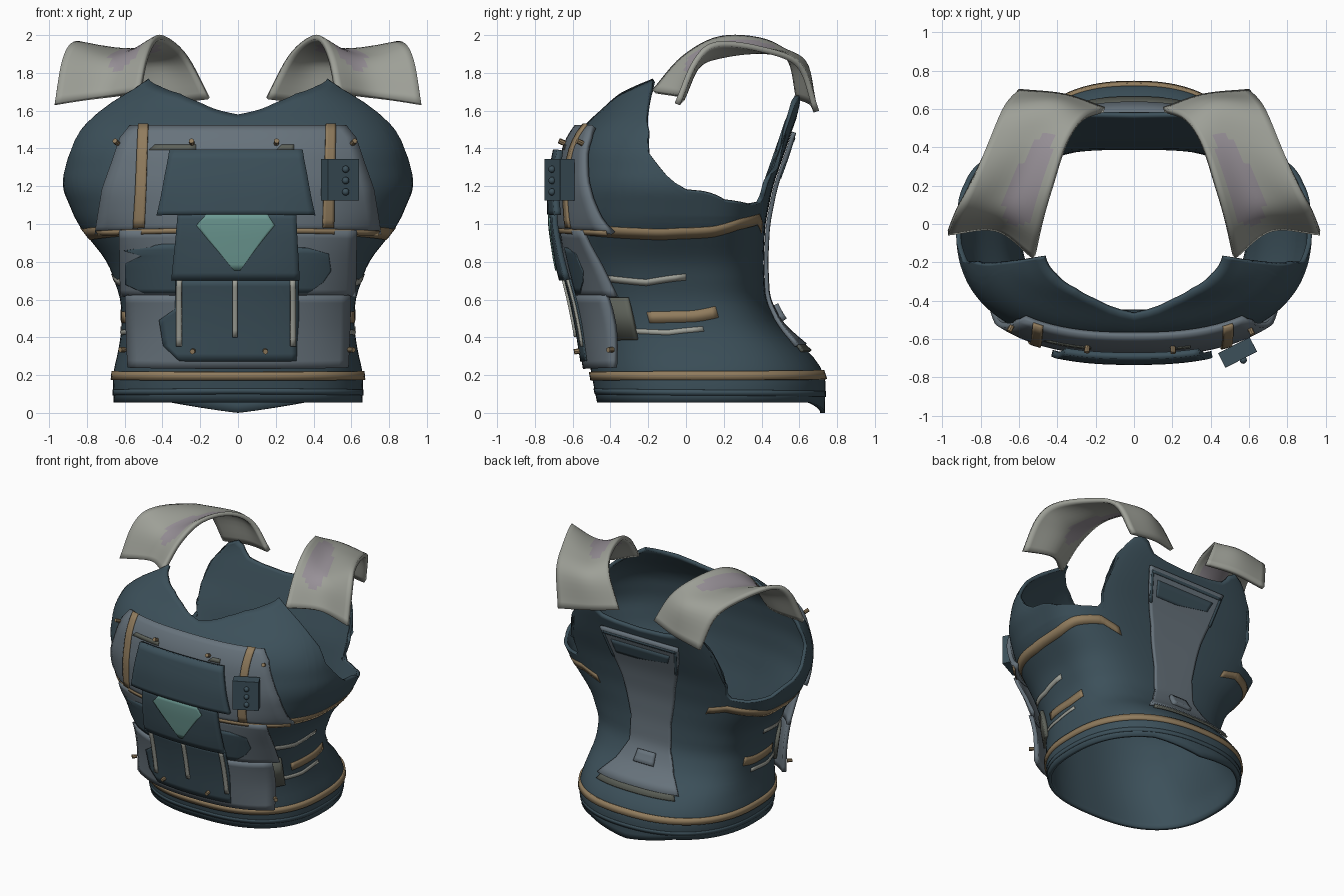
import bpy, math
from mathutils import Vector

if "Cube" in bpy.data.objects:
    bpy.data.objects.remove(bpy.data.objects["Cube"])

def material(name, *rgb):
    m = bpy.data.materials.new(name)
    m.use_nodes = True
    m.diffuse_color = (*rgb, 1)
    m.node_tree.nodes["Principled BSDF"].inputs["Base Color"].default_value = (*rgb, 1)
    return m

NAVY = material("dark slate blue", .045, .08, .102)
SLATE = material("slate grey", .135, .17, .20)
TAN = material("tan webbing", .28, .20, .11)
TEAL = material("teal emblem", .15, .32, .29)
GREY = material("warm grey", .34, .35, .31)
MAUVE = material("mauve grey", .31, .28, .31)
OLIVE = material("olive grey", .11, .12, .10)

# Torso cross-sections: height, half width, front y, back y, centre y
SECTIONS = [(0, .655, -.46, .735, .1), (.2, .665, -.50, .74, .1), (.32, .635, -.52, .66, .08),
            (.45, .615, -.54, .50, .04), (.6, .62, -.57, .42, 0), (.8, .69, -.62, .41, 0),
            (1, .85, -.65, .42, 0), (1.2, .935, -.65, .46, 0), (1.4, .91, -.62, .53, 0),
            (1.52, .85, -.55, .57, 0), (1.6, .78, -.45, .60, 0), (1.7, .64, -.37, .63, 0),
            (1.77, .5, -.30, .64, 0)]
# Top rim: angle from front (-90) past the side to the back (90), height
RIM = [(-90, 1.58), (-84, 1.61), (-78, 1.645), (-67, 1.69), (-49, 1.73), (-36, 1.755), (-29, 1.77),
       (-26.5, 1.7), (-22, 1.6), (-16, 1.5), (-14, 1.38), (-6, 1.26), (0, 1.18), (15, 1.12),
       (41, 1.1), (55, 1.11), (59.5, 1.15), (60.5, 1.3), (61.5, 1.5), (63, 1.65), (68, 1.68),
       (75, 1.65), (82, 1.58), (90, 1.55)]
PF = .8  # roundness of the front half

def lerp_table(table, t):
    t = min(max(t, table[0][0]), table[-1][0])
    for a, b in zip(table, table[1:]):
        if t <= b[0]:
            f = (t - a[0]) / (b[0] - a[0])
            return [p + (q - p) * f for p, q in zip(a[1:], b[1:])]

def section(z):
    # light averaging rounds the profile
    s = [lerp_table(SECTIONS, z + d) for d in (-.04, 0, .04)]
    return [sum(c) / len(s) for c in zip(*s)]

def back_power(z):
    # the back is round at the hem and squarer at the shoulders
    return .9 - .31 * min(max(z, 0), 1.35)

def spow(v, p):
    return math.copysign(abs(v) ** p, v)

def side(a, z):
    rx, yf, yb, yc = section(z)
    c, s = math.cos(math.radians(a)), math.sin(math.radians(a))
    p, d = (PF, yc - yf) if s < 0 else (back_power(z), yb - yc)
    return Vector((rx * spow(c, p), yc + d * spow(s, p), z))

def front(x, z, widen=1):
    rx, yf, yb, yc = section(z)
    t = min(abs(x) / rx / widen, .995)
    return Vector((x, yc - (yc - yf) * (1 - t ** (2 / PF)) ** (PF / 2), z))

def shield(x, z):
    return front(x, z, 1.12)

def back(u, z):
    rx, yf, yb, yc = section(z)
    t, p = min(abs(u) / rx, .995), back_power(z)
    return Vector((-u, yc + (yb - yc) * (1 - t ** (2 / p)) ** (p / 2), z))

def normal(surf, u, z):
    h = .5 if surf is side else .01
    n = (surf(u + h, z) - surf(u - h, z)).cross(surf(u, z + .01) - surf(u, z - .01))
    return n.normalized()

def finish(ob):
    bpy.ops.object.select_all(action="DESELECT")
    bpy.context.view_layer.objects.active = ob
    ob.select_set(True)
    bpy.ops.object.shade_smooth_by_angle(angle=math.radians(40))

def grid(name, rows, mats, thick, mirror=False, rule=None):
    n = len(rows[0])
    faces = [(j * n + i, j * n + i + 1, (j + 1) * n + i + 1, (j + 1) * n + i)
             for j in range(len(rows) - 1) for i in range(n - 1)]
    me = bpy.data.meshes.new(name)
    me.from_pydata([v for r in rows for v in r], [], faces)
    ob = bpy.data.objects.new(name, me)
    bpy.context.collection.objects.link(ob)
    for m in mats:
        me.materials.append(m)
    if rule:
        for k, p in enumerate(me.polygons):
            p.material_index = rule((k % (n - 1)) / (n - 2), (k // (n - 1)) / (len(rows) - 2))
    if mirror:
        ob.modifiers.new("mirror", "MIRROR").merge_threshold = .002
    sol = ob.modifiers.new("thickness", "SOLIDIFY")
    sol.thickness, sol.offset = thick, -1
    finish(ob)

def plate(name, surf, outline, mat, off, thick, cols=24, step=.04):
    """Panel hugging the torso; outline rows are (z, u0, u1)."""
    zs = [outline[0][0]]
    for a, b in zip(outline, outline[1:]):
        k = max(1, math.ceil((b[0] - a[0]) / step))
        zs += [a[0] + (b[0] - a[0]) * i / k for i in range(1, k + 1)]
    rows = []
    for z in zs:
        u0, u1 = lerp_table(outline, z)
        us = [u0 + (u1 - u0) * i / cols for i in range(cols + 1)]
        rows.append([surf(u, z) + normal(surf, u, z) * off for u in us])
    grid(name, rows, [mat], thick)

def band(name, path, width, mat, off, thick):
    """Mirrored strip around the side; path is (angle, height)."""
    n = max(8, int((path[-1][0] - path[0][0]) / 3))
    angles = [path[0][0] + (path[-1][0] - path[0][0]) * i / n for i in range(n + 1)]
    rows = []
    for k in (-.5, .5):
        zs = [lerp_table(path, a)[0] + k * width for a in angles]
        rows.append([side(a, z) + normal(side, a, z) * off for a, z in zip(angles, zs)])
    for row in rows:
        for v, a in zip(row, angles):
            if abs(a) == 90:
                v.x = 0
    grid(name, rows, [mat], thick, mirror=True)

# Torso shell with neck and arm openings
angles = sorted(set(range(-90, 91, 3)) | {a for a, z in RIM})
rows = []
for j in range(49):
    row = []
    for a in angles:
        low = .055 * min(1, (90 - a) / 30)
        top = lerp_table(RIM, a)[0]
        z = low + (1 - low) * j / 24 if j <= 24 else 1 + (top - 1) * (j - 24) / 24
        v = side(a, z)
        if abs(a) == 90:
            v.x = 0
        row.append(v)
    rows.append(row)
grid("torso_shell", rows, [NAVY], .025, mirror=True)

# Belt, hem and side stripes
band("belt", [(-90, .195), (90, .2)], .045, TAN, .012, .022)
band("hem_band", [(-90, .115), (90, .1)], .03, NAVY, .004, .008)
band("waist_stripe", [(-52, .97), (-28, .955), (-8, .945), (10, .96), (30, 1.0), (56, 1.025), (68, .98)],
     .056, TAN, .004, .006)
band("upper_side_mark", [(-38, .71), (-16, .69), (0, .72)], .033, GREY, .004, .006)
band("tan_side_mark", [(-18, .505), (0, .51), (13, .535)], .06, TAN, .004, .006)
band("lower_side_mark", [(-32, .435), (-10, .425), (3, .445)], .026, GREY, .004, .006)
band("side_pouch", [(-46, .5), (-27, .5)], .23, OLIVE, .02, .03)

# Chest and abdomen plates
plate("chest_plate", front, [(.965, -.73, .73), (1.18, -.7, .7), (1.44, -.61, .61), (1.5, -.56, .56)], SLATE, .04, .03)
plate("middle_plate", shield, [(.62, -.605, .605), (.97, -.62, .62)], SLATE, .025, .025)
plate("lower_plate", shield, [(.24, -.56, .56), (.63, -.57, .57)], SLATE, .04, .03)
plate("chest_seam", front, [(.958, -.71, .71), (.982, -.72, .72)], TAN, .045, .008)
plate("middle_paint_right", shield, [(.64, -.48, -.3), (.69, -.58, -.3), (.8, -.58, -.3), (.84, -.5, -.3),
                                     (.87, -.59, -.3), (.9, -.4, -.3)], NAVY, .03, .007)
plate("middle_paint_left", shield, [(.64, .28, .36), (.7, .28, .44), (.76, .28, .48), (.85, .28, .47), (.88, .28, .36)],
      NAVY, .03, .007)
plate("lower_paint", shield, [(.28, -.3, .3), (.36, -.38, .3), (.5, -.4, .31), (.56, -.32, .31), (.72, -.32, .31)],
      NAVY, .047, .009)
for k, (x0, x1) in enumerate([(-.46, -.22), (.2, .29)]):
    plate(f"chest_mark_{k + 1}", front, [(1.38, x0, x1), (1.405, x0 + .03, x1)], OLIVE, .044, .006, cols=6)

# Front flap, cover and emblem
plate("lower_flap", shield, [(.72, -.335, .31), (1.07, -.31, .3)], NAVY, .075, .03)
plate("upper_flap", front, [(1.05, -.41, .39), (1.1, -.4, .38), (1.37, -.35, .33)], NAVY, .085, .035)
plate("emblem", shield, [(.77, -.02, .01), (.93, -.155, .13), (1.0, -.215, .19), (1.055, -.16, .15)],
      TEAL, .082, .008)
for k, (x, low) in enumerate([(-.3, .36), (-.015, .41), (.28, .36)]):
    plate(f"cord_{k + 1}", shield, [(low, x - .013, x + .013), (.72, x - .013, x + .013)], GREY, .06, .015, cols=2)
for k, x in enumerate([-.5, .47]):
    plate(f"chest_strap_{k + 1}", front, [(.99, x - .035, x + .02), (1.5, x - .015, x + .035)],
          TAN, .052, .018, cols=4)

# Studs
studs = [(front, x, 1.41) for x in (-.62, -.24, .2, .59)] + [(shield, x, .335) for x in (-.57, -.23, .14, .56)]
for k, (surf, x, z) in enumerate(studs):
    n = normal(surf, x, z)
    bpy.ops.mesh.primitive_cylinder_add(vertices=8, radius=.014, depth=.035, location=surf(x, z) + n * .058)
    ob = bpy.context.object
    ob.name = f"stud_{k + 1}"
    ob.rotation_euler = n.to_track_quat("Z", "Y").to_euler()
    ob.data.materials.append(TAN)

# Control box with three buttons
bpy.ops.mesh.primitive_cube_add(size=1, location=(.54, -.67, 1.235), rotation=(0, 0, math.radians(27)))
box = bpy.context.object
box.name = "control_box"
box.scale = (.185, .085, .22)
box.data.materials.append(NAVY)
bev = box.modifiers.new("bevel", "BEVEL")
bev.width, bev.segments = .008, 2
for k in range(3):
    bpy.ops.mesh.primitive_uv_sphere_add(segments=12, ring_count=8, radius=.019,
                                         location=(.57, -.71, 1.17 + .06 * k))
    bpy.context.object.name = f"button_{k + 1}"
    bpy.context.object.data.materials.append(NAVY)
    finish(bpy.context.object)

# Spine plate with its lower layer, frame patch and clasp
plate("spine_under_plate", back, [(.32, -.33, .33), (.5, -.2, .2)], OLIVE, .018, .015)
plate("spine_plate", back, [(.35, -.34, .34), (.46, -.24, .24), (.6, -.17, .17), (.8, -.165, .165),
                            (1.1, -.22, .22), (1.35, -.3, .3), (1.49, -.33, .33)], SLATE, .025, .022)
plate("spine_patch", back, [(1.3, -.23, -.05), (1.34, -.24, .22), (1.41, -.25, .25)], NAVY, .029, .008)
for k, x in enumerate([-.31, .31]):
    plate(f"spine_edge_{k + 1}", back, [(1.25, x * .86 - .01, x * .86 + .01), (1.46, x - .01, x + .01)],
          NAVY, .029, .008, cols=2)
plate("spine_top_edge", back, [(1.445, -.31, .31), (1.465, -.31, .31)], NAVY, .029, .008)
plate("spine_clasp", back, [(.47, -.08, .08), (.56, -.07, .07)], SLATE, .05, .04, cols=6)

# Shoulder straps: control points across (inner, middle, outer) from front to back
STRAP = [[(.53, -.18, 1.71), (.72, -.04, 1.68), (.97, -.06, 1.64)],
         [(.49, -.02, 1.89), (.68, .05, 1.85), (.93, .04, 1.87)],
         [(.44, .18, 1.995), (.62, .2, 1.91), (.87, .16, 1.965)],
         [(.36, .42, 1.98), (.52, .44, 1.93), (.77, .4, 1.94)],
         [(.26, .56, 1.88), (.43, .63, 1.87), (.68, .61, 1.85)],
         [(.15, .61, 1.67), (.36, .68, 1.64), (.6, .705, 1.6)]]

def spline(points, steps):
    pts = [Vector(p) for p in points]
    pts = [pts[0] * 2 - pts[1]] + pts + [pts[-1] * 2 - pts[-2]]
    out = [pts[1]]
    for a, b, c, d in zip(pts, pts[1:], pts[2:], pts[3:]):
        for i in range(1, steps + 1):
            t = i / steps
            out.append(b + (c - a) * t / 2 + (a * 2 - b * 5 + c * 4 - d) * t * t / 2
                       + (b * 3 - a - c * 3 + d) * t ** 3 / 2)
    return out

def tint(u, v):
    return int(((u - .32) / .24) ** 2 + ((v - .38) / .26) ** 2 < 1)

across = [spline(r, 7) for r in STRAP]
lengthwise = [spline(col, 6) for col in zip(*across)]
grid("shoulder_straps", list(zip(*lengthwise)), [GREY, MAUVE], .03, mirror=True, rule=tint)
